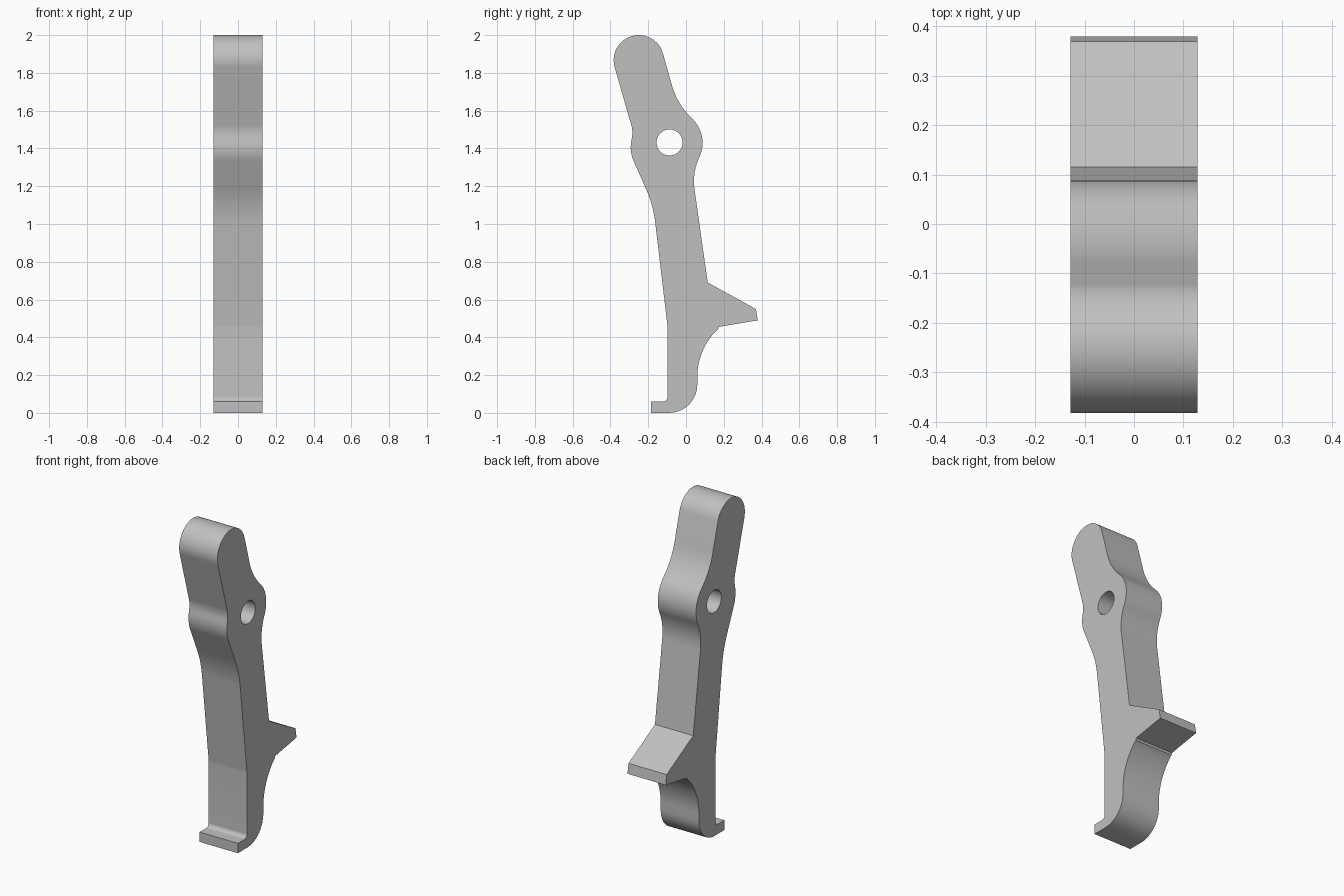
import bpy, bmesh
from math import sin, cos, pi, radians, tan
from mathutils import Vector

cube = bpy.data.objects.get("Cube")
if cube:
    bpy.data.objects.remove(cube, do_unlink=True)

HALF_WIDTH = 0.129


def arc(cy, cz, r, start, end, steps=16):
    """Points on an arc, angles in degrees."""
    angles = [radians(start + (end - start) * i / steps) for i in range(steps + 1)]
    return [(cy + r * cos(a), cz + r * sin(a), 0) for a in angles]


def rounded(corners, steps=10):
    """Closed outline whose corners (y, z, radius) are filleted."""
    out = []
    for i, (y, z, r) in enumerate(corners):
        p = Vector((y, z))
        if r == 0:
            out.append(p)
            continue
        a = (Vector(corners[i - 1][:2]) - p).normalized()
        b = (Vector(corners[(i + 1) % len(corners)][:2]) - p).normalized()
        half = a.angle(b) / 2
        centre = p + (a + b).normalized() * (r / sin(half))
        start = p + a * (r / tan(half)) - centre
        end = p + b * (r / tan(half)) - centre
        sweep = pi - 2 * half
        for k in range(steps + 1):
            t = k / steps
            out.append(centre + (start * sin((1 - t) * sweep)
                                 + end * sin(t * sweep)) / sin(sweep))
    return out


# Side outline, counterclockwise from the toe
outline = [(-0.185, 0, 0), (0.06, 0, 0.15)]                  # foot and heel
outline += arc(0.41, 0.19, 0.35, 180, 136.5)                 # hollow under spur
outline += [(0.17, 0.442, 0), (0.172, 0.455, 0),
            (0.38, 0.49, 0), (0.37, 0.55, 0), (0.115, 0.69, 0)]  # spur
outline += [(0.033, 1.27, 0.3)]                              # back of shank
outline += arc(-0.087, 1.43, 0.175, -25, 45)                 # pivot boss
outline += [(-0.048, 1.64, 0.38)]
outline += arc(-0.25, 1.867, 0.133, 16.7, 196.7, 32)         # rounded head
outline += [(-0.28, 1.49, 0.15), (-0.3, 1.385, 0.18),
            (-0.174, 1.10, 0.6), (-0.098, 0.46, 0.2),
            (-0.098, 0.06, 0.025), (-0.185, 0.06, 0)]        # front edge

hole = arc(-0.087, 1.432, 0.069, 0, 360, 40)[:-1]

# Filled outline with the pivot hole, thickened across the width
curve = bpy.data.curves.new("lever", "CURVE")
curve.dimensions = "2D"
curve.fill_mode = "BOTH"
curve.extrude = HALF_WIDTH
for points in (rounded(outline), hole):
    spline = curve.splines.new("POLY")
    spline.points.add(len(points) - 1)
    for sp, p in zip(spline.points, points):
        sp.co = (p[0], p[1], 0, 1)
    spline.use_cyclic_u = True

lever = bpy.data.objects.new("lever", curve)
lever.rotation_euler = (pi / 2, 0, pi / 2)
bpy.context.collection.objects.link(lever)
bpy.ops.object.select_all(action="DESELECT")
lever.select_set(True)
bpy.context.view_layer.objects.active = lever
bpy.ops.object.convert(target="MESH")
lever = bpy.context.object

# Weld caps to the rim
bm = bmesh.new()
bm.from_mesh(lever.data)
bmesh.ops.remove_doubles(bm, verts=bm.verts, dist=0.0002)
bmesh.ops.recalc_face_normals(bm, faces=bm.faces)
bm.to_mesh(lever.data)
bm.free()

grey = bpy.data.materials.new("light grey")
grey.use_nodes = True
colour = (0.53, 0.53, 0.53, 1)
grey.diffuse_color = colour
grey.node_tree.nodes["Principled BSDF"].inputs["Base Color"].default_value = colour
lever.data.materials.clear()
lever.data.materials.append(grey)

bpy.ops.object.shade_smooth_by_angle(angle=radians(30))
